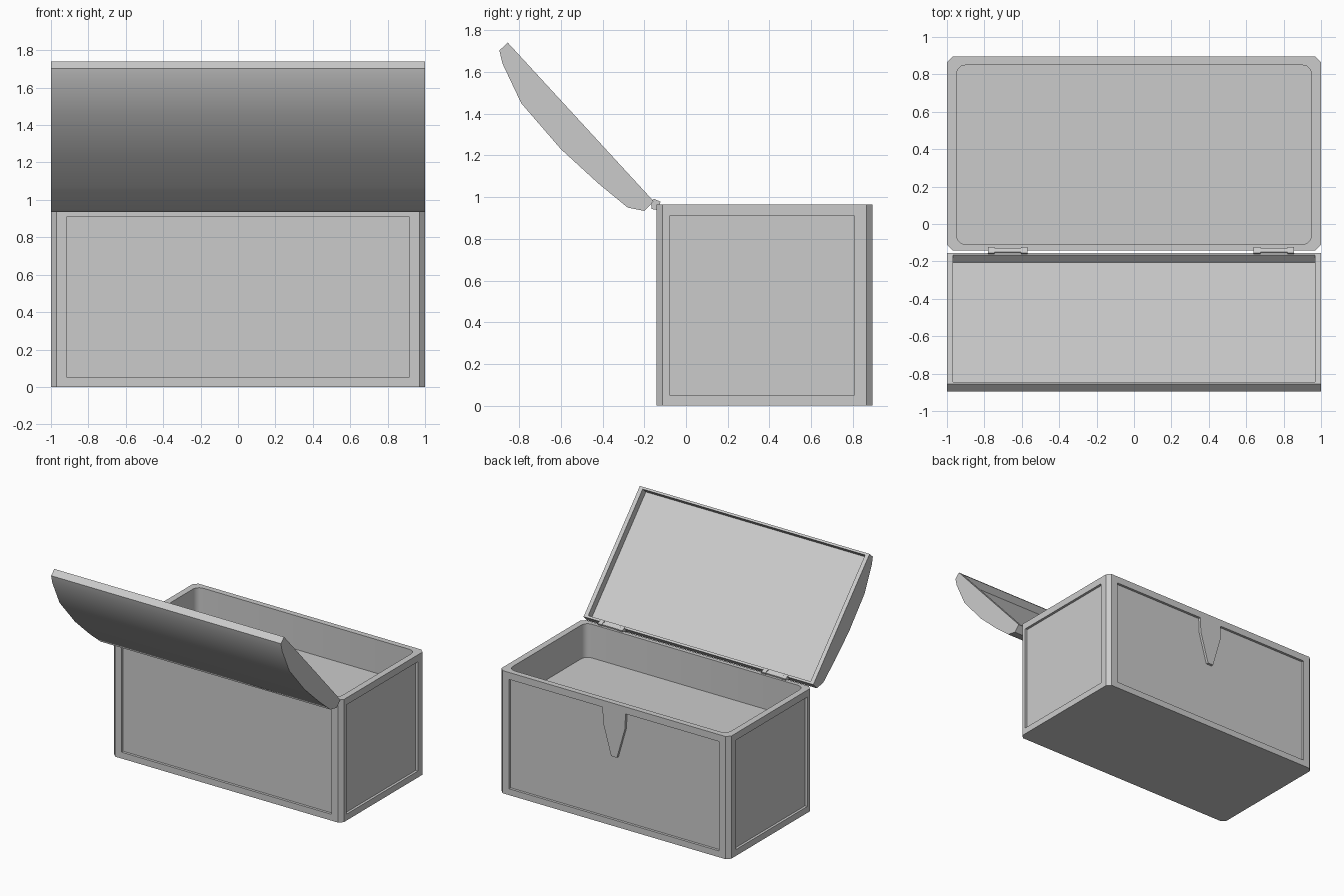
import bpy, bmesh, math

if "Cube" in bpy.data.objects:
    bpy.data.objects.remove(bpy.data.objects["Cube"])


def finish(bm, name, angle=None):
    me = bpy.data.meshes.new(name)
    bm.to_mesh(me)
    bm.free()
    ob = bpy.data.objects.new(name, me)
    bpy.context.collection.objects.link(ob)
    if angle:
        bpy.ops.object.select_all(action='DESELECT')
        ob.select_set(True)
        bpy.context.view_layer.objects.active = ob
        bpy.ops.object.shade_smooth_by_angle(angle=math.radians(angle))
    return ob


def corner_rect(x0, x1, y0, y1, r, seg):
    """Rectangle outline with chamfered (seg=1) or rounded corners."""
    pts = []
    for i, (cx, cy) in enumerate(((x1 - r, y1 - r), (x0 + r, y1 - r),
                                  (x0 + r, y0 + r), (x1 - r, y0 + r))):
        for k in range(seg + 1):
            a = math.pi / 2 * (i + k / seg)
            pts.append((cx + r * math.cos(a), cy + r * math.sin(a)))
    return pts


def prism(bm, pts, axis, a, b):
    """Extrude a closed 2D profile along an axis between a and b."""
    def place(p, t):
        return {'x': (t, *p), 'y': (p[0], t, p[1]), 'z': (*p, t)}[axis]
    lo = [bm.verts.new(place(p, a)) for p in pts]
    hi = [bm.verts.new(place(p, b)) for p in pts]
    n = len(pts)
    faces = [bm.faces.new((lo[i], lo[(i + 1) % n], hi[(i + 1) % n], hi[i])) for i in range(n)]
    faces += [bm.faces.new(lo[::-1]), bm.faces.new(hi)]
    bmesh.ops.recalc_face_normals(bm, faces=faces)
    return faces


def sink(bm, face, depth):
    off = -face.normal.copy() * depth
    new = bmesh.ops.extrude_discrete_faces(bm, faces=[face])['faces'][0]
    bmesh.ops.translate(bm, verts=new.verts[:], vec=off)


# Chest body: chamfered corners, recessed panel on each side
H, FLOOR, Y0, Y1 = 0.965, 0.70, -0.142, 0.895
bm = bmesh.new()
faces = prism(bm, corner_rect(-1, 1, Y0, Y1, 0.03, 1), 'z', 0, H)
bm.normal_update()
top = max(faces, key=lambda f: f.calc_center_median().z)
panels = [f for f in faces if abs(f.normal.z) < 0.1 and max(abs(f.normal.x), abs(f.normal.y)) > 0.99]
for f in panels:
    bmesh.ops.inset_region(bm, faces=[f], thickness=0.03)
    c = f.calc_center_median()
    for v in f.verts:
        v.co.z = 0.05 if v.co.z < c.z else 0.91
        if abs(f.normal.y) > 0.9:
            v.co.x = math.copysign(0.914, v.co.x)
        else:
            v.co.y = -0.08 if v.co.y < c.y else 0.808
    bm.normal_update()
    sink(bm, f, 0.02)

# Open cavity with rounded corners
outer = [e for e in top.edges]
bm.faces.remove(top)
inner = corner_rect(-0.95, 0.95, -0.11, 0.85, 0.05, 3)
up = [bm.verts.new((x, y, H)) for x, y in inner]
dn = [bm.verts.new((x, y, FLOOR)) for x, y in inner]
n = len(inner)
rim = [bm.edges.new((up[i], up[(i + 1) % n])) for i in range(n)]
for i in range(n):
    j = (i + 1) % n
    bm.faces.new((up[i], up[j], dn[j], dn[i]))
bm.faces.new(dn)
bmesh.ops.bridge_loops(bm, edges=outer + rim)
bmesh.ops.recalc_face_normals(bm, faces=bm.faces[:])
finish(bm, "chest_body", 35)

# Latch tongue hanging from the frame of the back panel
bm = bmesh.new()
prism(bm, [(-0.1, 0.91), (-0.095, 0.79), (-0.025, 0.545), (0.025, 0.545), (0.095, 0.79), (0.1, 0.91)],
      'y', Y1 - 0.03, Y1)
finish(bm, "latch_tongue")

# Open domed lid with a shallow recess inside
bm = bmesh.new()
profile = [(-0.155, 0.98), (-0.855, 1.741), (-0.895, 1.703), (-0.88, 1.64), (-0.79, 1.45),
           (-0.6, 1.23), (-0.42, 1.065), (-0.28, 0.95), (-0.2, 0.934)]
faces = prism(bm, profile, 'x', -1, 1)
bm.normal_update()
inside = faces[0]
bmesh.ops.inset_region(bm, faces=[inside], thickness=0.024)
for v in inside.verts:
    v.co.x = math.copysign(0.968, v.co.x)
bm.normal_update()
sink(bm, inside, 0.055)
bmesh.ops.recalc_face_normals(bm, faces=bm.faces[:])
finish(bm, "lid", 40)

# Hinges: thin leaf along the seam with a thicker knuckle at each end
leaf = [(-0.165, 0.975), (-0.15, 0.985), (-0.128, 0.976), (-0.135, 0.945), (-0.158, 0.95)]
knuckle = [(-0.168, 0.972), (-0.155, 0.992), (-0.122, 0.978), (-0.135, 0.938), (-0.165, 0.943)]
for name, x0, x1 in (("left_hinge", -0.78, -0.57), ("right_hinge", 0.64, 0.855)):
    bm = bmesh.new()
    prism(bm, leaf, 'x', x0 + 0.03, x1 - 0.03)
    prism(bm, knuckle, 'x', x0, x0 + 0.035)
    prism(bm, knuckle, 'x', x1 - 0.035, x1)
    finish(bm, name)
